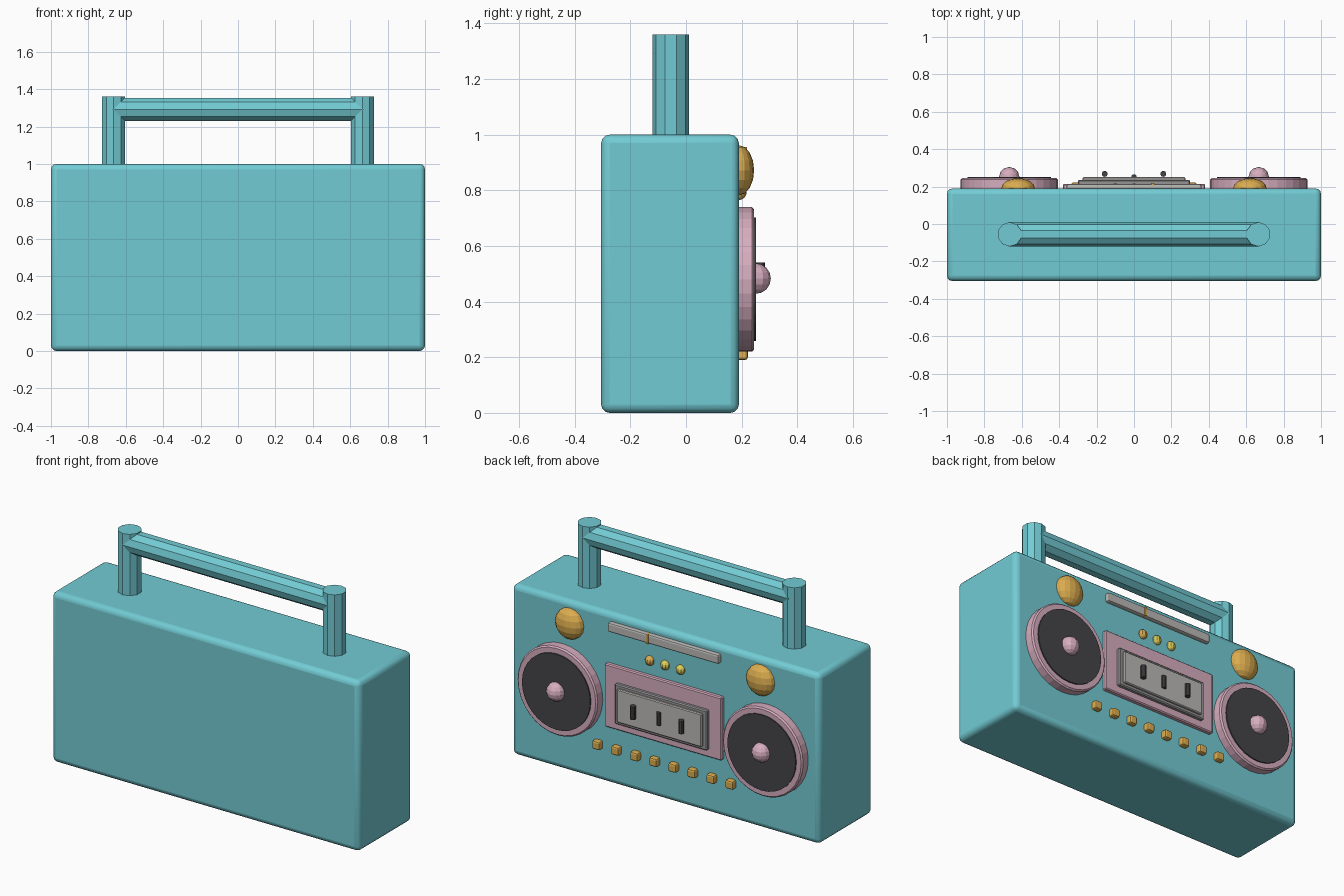
import bpy
from math import pi

if "Cube" in bpy.data.objects:
    bpy.data.objects.remove(bpy.data.objects["Cube"])


def mat(name, r, g, b):
    m = bpy.data.materials.new(name)
    m.diffuse_color = (r, g, b, 1)
    m.use_nodes = True
    m.node_tree.nodes["Principled BSDF"].inputs["Base Color"].default_value = m.diffuse_color
    return m


TEAL = mat("teal", 0.17, 0.60, 0.66)
PINK = mat("pink", 0.68, 0.42, 0.52)
GOLD = mat("gold", 0.72, 0.42, 0.08)
YELLOW = mat("yellow", 0.72, 0.62, 0.10)
DARK = mat("dark", 0.06, 0.06, 0.065)
GREY = mat("light_grey", 0.50, 0.49, 0.47)
FRAME = mat("frame_grey", 0.30, 0.30, 0.30)
FACE = 0.19  # y of the control face


def finish(name, material):
    o = bpy.context.object
    o.name = name
    o.data.materials.append(material)
    bpy.ops.object.transform_apply(location=False, rotation=True, scale=True)
    return o


def box(name, material, x, y, z, bevel=0.0, segments=1):
    """Box from (min, max) ranges, optionally bevelled."""
    r = (x, y, z)
    bpy.ops.mesh.primitive_cube_add(size=1, location=[(a + b) / 2 for a, b in r])
    bpy.context.object.scale = [b - a for a, b in r]
    o = finish(name, material)
    if bevel:
        m = o.modifiers.new("bevel", 'BEVEL')
        m.width, m.segments = bevel, segments
    return o


def tube(name, material, loc, radius, depth, sides, rot=(0, 0, 0)):
    bpy.ops.mesh.primitive_cylinder_add(vertices=sides, radius=radius, depth=depth,
                                        location=loc, rotation=rot)
    return finish(name, material)


def ball(name, material, loc, scale, seg=16, rings=8):
    bpy.ops.mesh.primitive_uv_sphere_add(segments=seg, ring_count=rings, radius=1,
                                         location=loc)
    bpy.context.object.scale = scale
    return finish(name, material)


# Case
body = box("body", TEAL, (-1, 1), (-0.305, FACE), (0, 1), 0.03, 3)
bpy.ops.object.shade_smooth_by_angle()

# Carrying handle
tube("handle_bar", TEAL, (0, -0.055, 1.292), 0.065, 1.34, 10, (0, pi / 2, 0))

for side, s in (("left", -1), ("right", 1)):
    tube(side + "_handle_post", TEAL, (s * 0.665, -0.055, 1.17), 0.065, 0.38, 10)
    # Speakers
    cx = s * 0.667
    rim = tube(side + "_speaker_rim", PINK, (cx, 0.21, 0.48), 0.26, 0.07, 32, (pi / 2, 0, 0))
    b = rim.modifiers.new("bevel", 'BEVEL')
    b.width = 0.008
    tube(side + "_speaker_cone", DARK, (cx, 0.225, 0.48), 0.222, 0.055, 32, (pi / 2, 0, 0))
    ball(side + "_speaker_dome", PINK, (cx, 0.25, 0.483), (0.055, 0.055, 0.055), 12, 8)
    # Big round knobs
    ball(side + "_knob", GOLD, (s * 0.62, FACE, 0.872), (0.09, 0.055, 0.09))

# Tuning strip and needle
box("tuner_strip", GREY, (-0.36, 0.36), (0.17, 0.215), (0.90, 0.955), 0.01, 2)
box("tuner_needle", GOLD, (0.094, 0.106), (0.18, 0.22), (0.90, 0.955))

# Indicator lights
for i, m in enumerate((GOLD, YELLOW, YELLOW)):
    ball(f"light_{i + 1}", m, (0.1 - 0.1 * i, FACE, 0.793), (0.028, 0.028, 0.028), 10, 8)

# Cassette deck, stacked plates
box("deck_plate", PINK, (-0.38, 0.38), (0.18, 0.215), (0.34, 0.71), 0.006)
box("deck_frame", FRAME, (-0.30, 0.30), (0.20, 0.236), (0.385, 0.62), 0.006)
box("deck_window", GREY, (-0.275, 0.275), (0.22, 0.25), (0.405, 0.60), 0.005)
for name, x, y, r in (("right", 0.157, 0.268, 0.016), ("middle", 0, 0.252, 0.014),
                      ("left", -0.157, 0.268, 0.016)):
    tube(name + "_spindle", DARK, (x, y, 0.503), r, 0.076, 10)

# Row of push buttons
for i in range(8):
    x = 0.433 - i * 0.1237
    box(f"button_{i + 1}", GOLD, (x - 0.025, x + 0.025), (0.17, 0.222), (0.19, 0.24), 0.01, 2)
